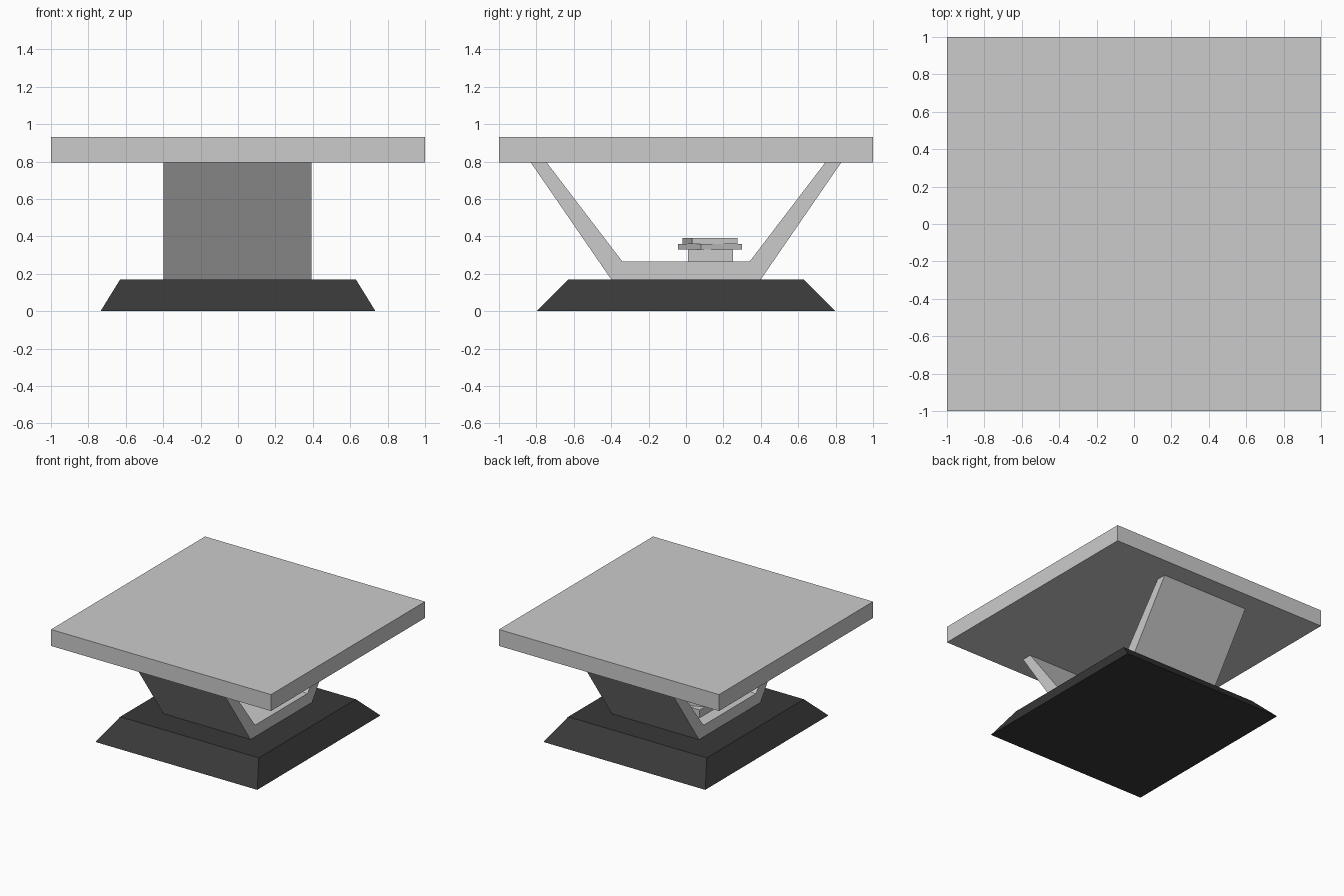
import bpy, bmesh
from math import radians
from mathutils import Matrix

if "Cube" in bpy.data.objects:
    bpy.data.objects.remove(bpy.data.objects["Cube"])


def make_object(name, bm):
    bmesh.ops.recalc_face_normals(bm, faces=bm.faces)
    mesh = bpy.data.meshes.new(name)
    bm.to_mesh(mesh)
    bm.free()
    obj = bpy.data.objects.new(name, mesh)
    bpy.context.collection.objects.link(obj)
    return obj


def box(name, size, centre, turn=0):
    bm = bmesh.new()
    bmesh.ops.create_cube(bm, size=1, matrix=Matrix.Diagonal((*size, 1)))
    obj = make_object(name, bm)
    obj.location = centre
    obj.rotation_euler.z = radians(turn)
    return obj


# Square table top
box("table_top", (2, 2, 0.135), (0, 0, 0.8625))

# Tapered dark plinth
bm = bmesh.new()
bmesh.ops.create_cube(bm, size=1)
for v in bm.verts:
    top = v.co.z > 0
    half_x, half_y, z = (0.63, 0.63, 0.17) if top else (0.735, 0.80, 0)
    v.co = (half_x if v.co.x > 0 else -half_x, half_y if v.co.y > 0 else -half_y, z)
plinth = make_object("plinth", bm)
black = bpy.data.materials.new("black")
black.diffuse_color = (0.04, 0.04, 0.04, 1)
black.use_nodes = True
black.node_tree.nodes["Principled BSDF"].inputs["Base Color"].default_value = black.diffuse_color
plinth.data.materials.append(black)

# Open trough support: half profile mirrored in y, extruded along x
half = [(0.40, 0.17), (0.83, 0.795), (0.745, 0.795), (0.34, 0.265)]
profile = half + [(-y, z) for y, z in reversed(half)]
bm = bmesh.new()
face = bm.faces.new([bm.verts.new((-0.398, y, z)) for y, z in profile])
extruded = bmesh.ops.extrude_face_region(bm, geom=[face])
moved = [g for g in extruded["geom"] if isinstance(g, bmesh.types.BMVert)]
bmesh.ops.translate(bm, verts=moved, vec=(0.792, 0, 0))
make_object("trough_support", bm)

# Stack of books on the shelf
box("book_bottom", (0.34, 0.24, 0.065), (-0.13, 0.13, 0.2975))
box("book_middle", (0.30, 0.24, 0.03), (-0.13, 0.128, 0.345), 24)
box("book_top", (0.30, 0.245, 0.03), (-0.13, 0.128, 0.375), 10)
